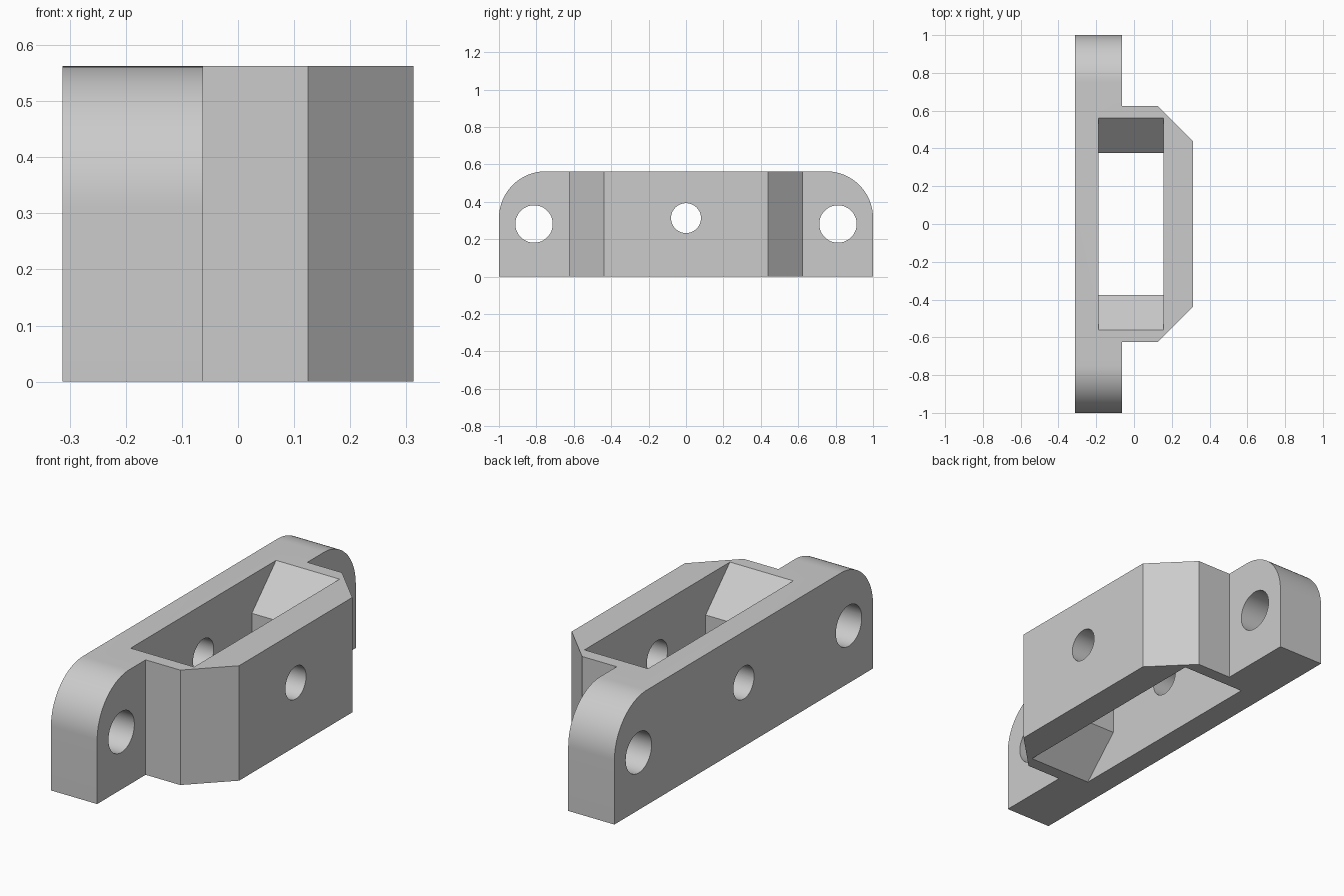
import bpy, bmesh, math
from mathutils import Vector

if "Cube" in bpy.data.objects:
    bpy.data.objects.remove(bpy.data.objects["Cube"], do_unlink=True)

HEIGHT = 0.5625
BACK, PLATE, SHOULDER, FACE = -0.3125, -0.0625, 0.125, 0.3125   # x stations
CORNER = 0.25

grey = bpy.data.materials.new("light grey")
grey.use_nodes = True
colour = (0.6, 0.6, 0.6, 1)
grey.diffuse_color = colour
grey.node_tree.nodes["Principled BSDF"].inputs["Base Color"].default_value = colour


def prism(name, points, axis, low, high):
    """Extrude a closed outline along axis 'x' (outline in y, z) or 'z' (outline in x, y)."""
    place = (lambda p, d: (d, p[0], p[1])) if axis == "x" else (lambda p, d: (p[0], p[1], d))
    bm = bmesh.new()
    face = bm.faces.new([bm.verts.new(place(p, low)) for p in points])
    ext = bmesh.ops.extrude_face_region(bm, geom=[face])
    new = [v for v in ext["geom"] if isinstance(v, bmesh.types.BMVert)]
    bmesh.ops.translate(bm, verts=new, vec=Vector(place((0, 0), high - low)))
    bmesh.ops.recalc_face_normals(bm, faces=bm.faces)
    mesh = bpy.data.meshes.new(name)
    bm.to_mesh(mesh)
    bm.free()
    mesh.materials.append(grey)
    obj = bpy.data.objects.new(name, mesh)
    bpy.context.collection.objects.link(obj)
    return obj


def combine(obj, tool, operation):
    """Apply a boolean and discard the tool."""
    mod = obj.modifiers.new(operation.lower(), "BOOLEAN")
    mod.operation, mod.solver, mod.object = operation, "EXACT", tool
    bpy.ops.object.select_all(action="DESELECT")
    bpy.context.view_layer.objects.active = obj
    obj.select_set(True)
    bpy.ops.object.modifier_apply(modifier=mod.name)
    bpy.data.objects.remove(tool, do_unlink=True)


def mirrored(half):
    """Close an outline by mirroring its half across the first coordinate."""
    return half + [(-a, b) for a, b in reversed(half)]


def circle(cy, cz, r, count=64):
    return [(cy + r * math.cos(t), cz + r * math.sin(t))
            for t in (2 * math.pi * i / count for i in range(count))]


# Body footprint: mounting plate with a chamfered housing
half = [(BACK, 1.1), (PLATE, 1.1), (PLATE, 0.625), (SHOULDER, 0.625), (FACE, 0.4375)]
bracket = prism("bracket_body", half + [(x, -y) for x, y in reversed(half)], "z", -0.1, HEIGHT + 0.1)

# Side silhouette: rounded upper corners on the plate
arc = [(1 - CORNER + CORNER * math.cos(t), HEIGHT - CORNER + CORNER * math.sin(t))
       for t in (math.pi / 2 * i / 24 for i in range(25))]
combine(bracket, prism("silhouette", mirrored([(1, 0)] + arc), "x", -0.5, 0.5), "INTERSECT")

# Pocket flared at 45 degrees towards the top and the bottom
flare = [(0.6625, -0.1), (0.375, 0.1875), (0.375, 0.375), (0.6625, HEIGHT + 0.1)]
combine(bracket, prism("pocket", mirrored(flare), "x", -0.1875, 0.156), "DIFFERENCE")

# Mounting holes at the ends and the cross hole in the middle
for y, z, r in [(-0.8125, 0.281, 0.1), (0.8125, 0.281, 0.1), (0, 0.3125, 0.08)]:
    combine(bracket, prism("hole", circle(y, z, r), "x", -0.5, 0.5), "DIFFERENCE")

bpy.ops.object.shade_smooth_by_angle(angle=math.radians(30))
